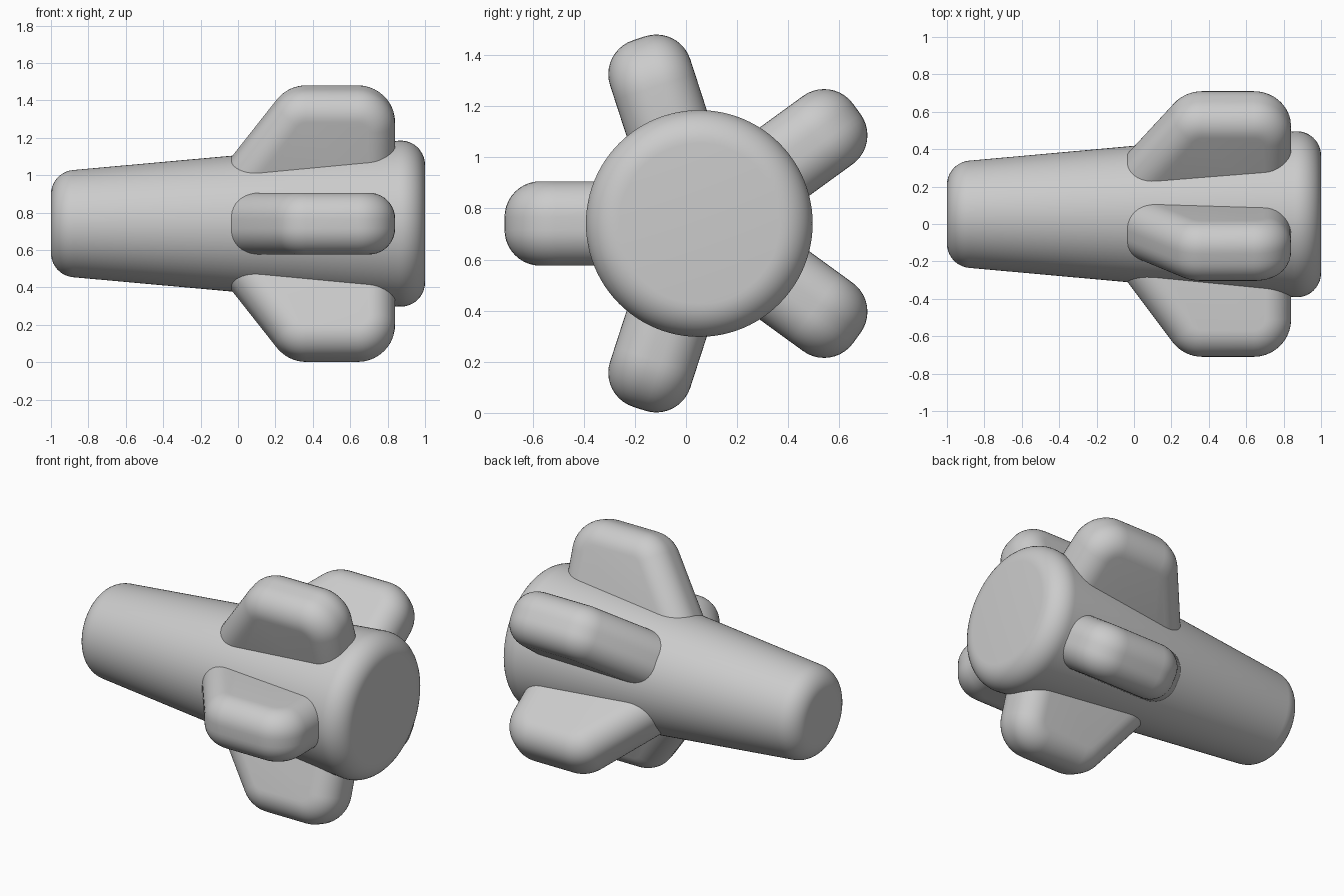
import bpy, bmesh
from math import sin, cos, pi, atan, radians

if "Cube" in bpy.data.objects:
    bpy.data.objects.remove(bpy.data.objects["Cube"])

CY, CZ = 0.052, 0.741          # body axis runs along x through here


def arc(cx, cr, rad, a0, a1, n):
    return [(cx + rad * cos(a0 + (a1 - a0) * i / n),
             cr + rad * sin(a0 + (a1 - a0) * i / n)) for i in range(n + 1)]


def skin(name, rings, location):
    """Closed solid from a list of equal-length rings, capped at both ends."""
    bm = bmesh.new()
    loops = [[bm.verts.new(p) for p in ring] for ring in rings]
    n = len(loops[0])
    for a, b in zip(loops, loops[1:]):
        for i in range(n):
            j = (i + 1) % n
            bm.faces.new((a[i], a[j], b[j], b[i]))
    bm.faces.new(loops[0])
    bm.faces.new(loops[-1])
    bmesh.ops.recalc_face_normals(bm, faces=bm.faces)
    mesh = bpy.data.meshes.new(name)
    bm.to_mesh(mesh)
    bm.free()
    obj = bpy.data.objects.new(name, mesh)
    obj.location = location
    bpy.context.collection.objects.link(obj)
    bpy.ops.object.select_all(action='DESELECT')
    obj.select_set(True)
    bpy.context.view_layer.objects.active = obj
    bpy.ops.object.shade_smooth_by_angle(angle=radians(30))
    return obj


# Tapered body with rounded ends
tilt = pi / 2 + atan(0.09)
profile = arc(0.87, 0.314, 0.13, 0, tilt, 10) + arc(-0.87, 0.157, 0.13, tilt, pi, 10)
SEG = 96
skin("tapered_body",
     [[(x, r * cos(2 * pi * k / SEG), r * sin(2 * pi * k / SEG)) for k in range(SEG)]
      for x, r in profile], (0, CY, CZ))


# Fin outline: arcs around four corner centres (x, radial height)
def fin_outline(rad):
    slope = radians(143.13)
    return (arc(0.64, 0.562, rad, 0, pi / 2, 10)
            + arc(0.365, 0.562, rad, pi / 2, slope, 8)
            + arc(0.095, 0.202, rad, slope, 1.5 * pi, 8)
            + arc(0.64, 0.202, rad, 1.5 * pi, 2 * pi, 8))


# Layers across the thickness, rounding the rim
CORNER, BEVEL, FLAT, STEPS = 0.2, 0.14, 0.025, 10
half = [(FLAT + BEVEL * sin(t), CORNER - BEVEL * (1 - cos(t)))
        for t in (pi / 2 * i / STEPS for i in range(STEPS + 1))]
layers = [(-w, rad) for w, rad in reversed(half)] + half

# Five fins around the body
for k in range(5):
    a = pi + 2 * pi * k / 5
    skin(f"fin_{k + 1}",
         [[(x, r * cos(a) - w * sin(a), r * sin(a) + w * cos(a))
           for x, r in fin_outline(rad)] for w, rad in layers], (0, CY, CZ))
